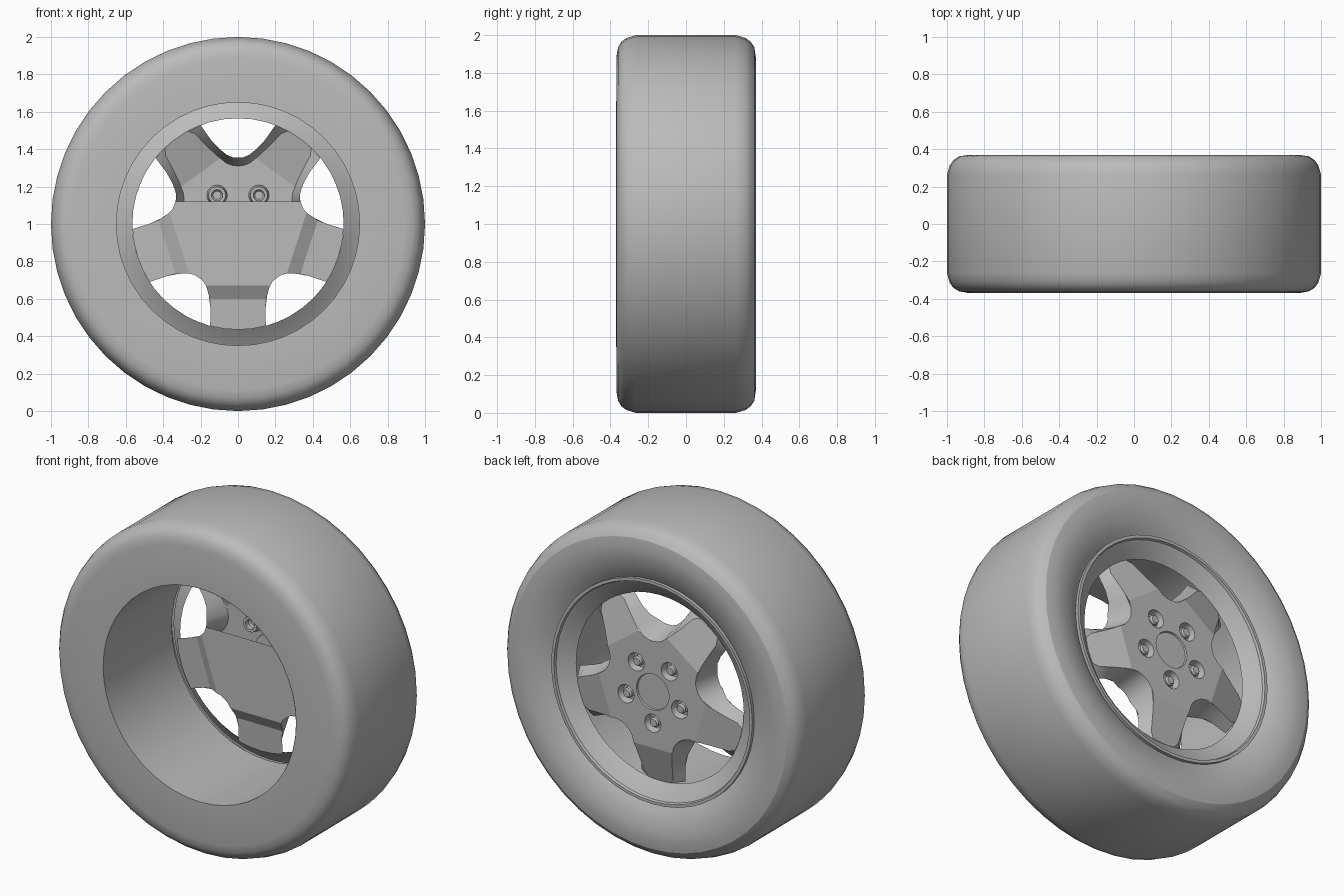
import bpy, bmesh, math
from mathutils import Vector

cube = bpy.data.objects.get("Cube")
if cube:
    bpy.data.objects.remove(cube, do_unlink=True)

CENTRE = Vector((0, 0, 1))
SPOKES = [math.radians(54 + 72 * k) for k in range(5)]
WINDOWS = [math.radians(18 + 72 * k) for k in range(5)]

grey = bpy.data.materials.new("plain grey")
grey.use_nodes = True
grey.diffuse_color = (0.5, 0.5, 0.5, 1)
grey.node_tree.nodes["Principled BSDF"].inputs["Base Color"].default_value = (0.5, 0.5, 0.5, 1)


def finish(name, bm, angle=30):
    """Turn a bmesh into a shaded, coloured object on the wheel axis."""
    mesh = bpy.data.meshes.new(name)
    bm.to_mesh(mesh)
    bm.free()
    mesh.materials.append(grey)
    obj = bpy.data.objects.new(name, mesh)
    obj.location = CENTRE
    bpy.context.collection.objects.link(obj)
    bpy.ops.object.select_all(action='DESELECT')
    obj.select_set(True)
    bpy.context.view_layer.objects.active = obj
    bpy.ops.object.shade_smooth_by_angle(angle=math.radians(angle))
    return obj


def lathe(name, profile, steps, centre=(0, 0), angle=30):
    """Spin (radius, y) points about the y axis."""
    bm = bmesh.new()
    verts = [bm.verts.new((r, y, 0)) for r, y in profile]
    edges = [bm.edges.new(pair) for pair in zip(verts, verts[1:])]
    bmesh.ops.spin(bm, geom=verts + edges, cent=(0, 0, 0), axis=(0, 1, 0),
                   angle=math.tau, steps=steps, use_merge=True)
    bmesh.ops.remove_doubles(bm, verts=bm.verts, dist=1e-5)
    bmesh.ops.recalc_face_normals(bm, faces=bm.faces)
    bmesh.ops.translate(bm, verts=bm.verts, vec=(centre[0], 0, centre[1]))
    return finish(name, bm, angle)


def polar(r, a):
    return Vector((r * math.cos(a), 0, r * math.sin(a)))


def window_edge(half, a):
    """Mirror a half outline (side, out) and turn it to the window angle."""
    full = [(-s, t) for s, t in reversed(half[1:])] + half
    out, side = polar(1, a), polar(1, a + math.pi / 2)
    return [out * t + side * s for s, t in full]


def spoke_reach(p):
    return max(p.dot(polar(1, a)) for a in SPOKES)


def ramp(stops, d):
    """Depth along the axle for a distance along the spoke."""
    for (d0, y0), (d1, y1) in zip(stops, stops[1:]):
        if d <= d1:
            return y0 + (y1 - y0) * max(0, d - d0) / (d1 - d0)
    return stops[-1][1]


def star_plate(name, half, stops, holes=(), top=None, flip=False):
    """Five spoked sheet, creased across each spoke."""
    bm = bmesh.new()
    outline = []
    for a in WINDOWS:
        pts = window_edge(half, a)
        outline += pts
        # rim arc to the next window
        start = math.atan2(pts[-1].z, pts[-1].x)
        gap = 2 * (a + math.radians(36) - start)
        gap = (gap + math.pi) % math.tau - math.pi
        outline += [polar(0.565, start + gap * i / 4) for i in (1, 2, 3)]
    loops = [outline]
    for (cx, cz), r, n in holes:
        loops.append([polar(r, math.tau * i / n) + Vector((cx, 0, cz)) for i in range(n)])
    for pts in loops:
        vs = [bm.verts.new(p) for p in pts]
        for i, v in enumerate(vs):
            bm.edges.new((vs[i - 1], v))
    bmesh.ops.triangle_fill(bm, edges=bm.edges[:], use_beauty=True, normal=(0, 1, 0))

    def cut(point, normal, clear=False):
        bmesh.ops.bisect_plane(bm, geom=bm.verts[:] + bm.edges[:] + bm.faces[:],
                               plane_co=point, plane_no=normal, clear_outer=clear)
    if top is not None:
        cut((0, 0, top), (0, 0, 1), True)
    for a in SPOKES:
        for d, _ in stops[1:-1]:
            cut(polar(d, a), polar(1, a))
    for v in bm.verts:
        v.co.y = ramp(stops, spoke_reach(v.co))
    for f in bm.faces:
        f.normal_update()
        if (f.normal.y < 0) != flip:
            f.normal_flip()
    return finish(name, bm, 12)


# Tyre
lathe("tyre", [(0.65, -0.368), (0.89, -0.368), (0.935, -0.36), (0.965, -0.342),
               (0.985, -0.315), (1, -0.265), (1, 0.265), (0.985, 0.315),
               (0.965, 0.342), (0.935, 0.362), (0.88, 0.37), (0.82, 0.365),
               (0.76, 0.35), (0.71, 0.33), (0.66, 0.3)], 48, angle=25)

# Rim barrel with outer lip and dish
lathe("rim_barrel", [(0.65, -0.37), (0.65, 0.29), (0.678, 0.31), (0.678, 0.33),
                     (0.66, 0.33), (0.655, 0.315), (0.645, 0.31), (0.565, 0.25)], 48)

# Spoke face, back cover and window walls
outer_half = [(0, 0.31), (0.03, 0.313), (0.065, 0.327), (0.12, 0.372),
              (0.18, 0.43), (0.23, 0.483), (0.268, 0.497)]
inner_half = [(0, 0.355), (0.03, 0.357), (0.06, 0.37), (0.1, 0.402),
              (0.145, 0.45), (0.18, 0.5), (0.2, 0.528)]
face_depth = [(0, 0.32), (0.34, 0.32), (0.57, 0.25)]
back_depth = [(0, 0.17), (0.33, 0.17), (0.4, 0.21), (0.57, 0.22)]
nut_spots = [(p.x, p.z) for p in (polar(0.19, a) for a in SPOKES)]
holes = [(c, 0.055, 16) for c in nut_spots] + [((0, 0), 0.11, 24)]
star_plate("spoke_face", outer_half, face_depth, holes)
star_plate("back_cover", inner_half, back_depth, top=0.12, flip=True)

bm = bmesh.new()
for a in WINDOWS:
    rows = []
    for half, stops in ((outer_half, face_depth), (inner_half, back_depth)):
        pts = window_edge(half, a)
        for p in pts:
            p.y = ramp(stops, spoke_reach(p))
        rows.append([bm.verts.new(p) for p in pts])
    front, back = rows
    for i in range(len(front) - 1):
        bm.faces.new((front[i], front[i + 1], back[i + 1], back[i]))
for f in bm.faces:
    f.normal_update()
    if f.normal.y < 0:
        f.normal_flip()
finish("window_walls", bm, 40)

# Wheel nuts in their pockets
for i, spot in enumerate(nut_spots):
    lathe(f"wheel_nut_{i + 1}", [(0.055, 0.32), (0.046, 0.275), (0.03, 0.275),
                                 (0.03, 0.305), (0.022, 0.315), (0, 0.315)], 16, spot)

# Hub cap disc
lathe("hub_cap", [(0.11, 0.32), (0.107, 0.31), (0, 0.31)], 24)
